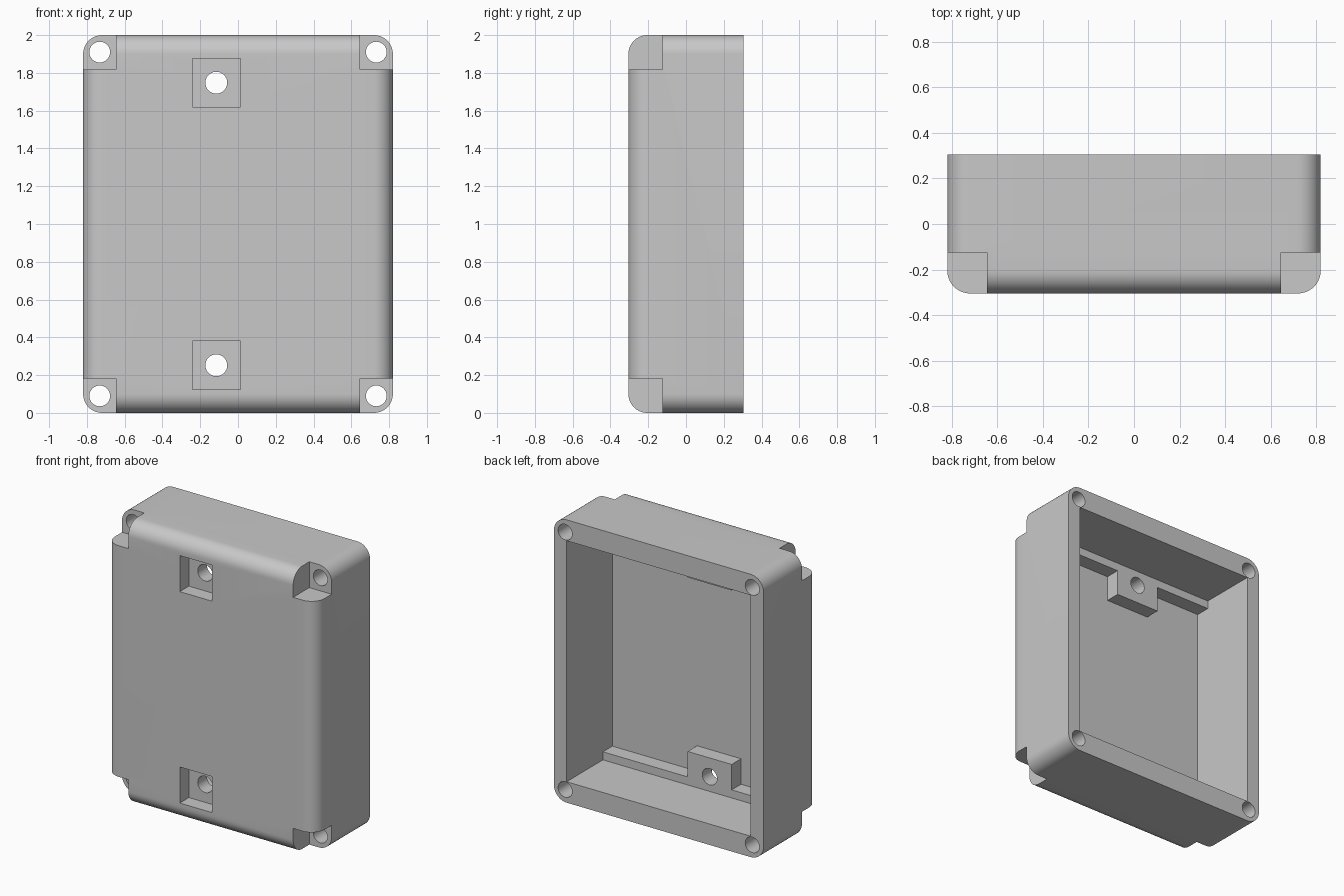
import bpy
import bmesh
import math
from mathutils import Matrix, Vector

cube = bpy.data.objects.get("Cube")
if cube:
    bpy.data.objects.remove(cube, do_unlink=True)

W, D, H = 0.82, 0.305, 2.0      # half width, half depth, full height
BOSS_X = -0.115                 # centre of the mounting pockets
MID = H / 2

grey = bpy.data.materials.new("plain_grey")
grey.use_nodes = True
grey.diffuse_color = (0.58, 0.58, 0.58, 1)
grey.node_tree.nodes["Principled BSDF"].inputs["Base Color"].default_value = grey.diffuse_color


def add_box(bm, x, y, z):
    """Box from (min, max) ranges."""
    lo, hi = Vector((x[0], y[0], z[0])), Vector((x[1], y[1], z[1]))
    size = hi - lo
    mat = Matrix.Translation((lo + hi) / 2) @ Matrix.Diagonal((*size, 1))
    bmesh.ops.create_cube(bm, size=1, matrix=mat)


def add_hole(bm, x, z, r):
    """Cylinder along y, long enough to pass right through."""
    mat = Matrix.Translation((x, 0, z)) @ Matrix.Rotation(math.pi / 2, 4, 'X')
    bmesh.ops.create_cone(bm, cap_ends=True, segments=32, radius1=r, radius2=r,
                          depth=1, matrix=mat)


def make_object(name, bm):
    bmesh.ops.recalc_face_normals(bm, faces=bm.faces)
    mesh = bpy.data.meshes.new(name)
    bm.to_mesh(mesh)
    bm.free()
    mesh.materials.append(grey)
    obj = bpy.data.objects.new(name, mesh)
    bpy.context.collection.objects.link(obj)
    return obj


def combine(target, bm, operation):
    """Apply a boolean with a temporary tool mesh."""
    tool = make_object("tool", bm)
    tool.hide_render = True
    mod = target.modifiers.new(operation.lower(), 'BOOLEAN')
    mod.operation = operation
    mod.solver = 'EXACT'
    mod.object = tool
    bpy.context.view_layer.objects.active = target
    bpy.ops.object.modifier_apply(modifier=mod.name)
    bpy.data.objects.remove(tool, do_unlink=True)


def mirrored(z0, z1):
    """The same height range at the bottom and at the top."""
    return [(z0, z1), (H - z1, H - z0)]


# Outer shell: every edge rounded except the open back rim
bm = bmesh.new()
add_box(bm, (-W, W), (-D, D), (0, H))
soft = [e for e in bm.edges if not all(v.co.y > 0 for v in e.verts)]
bmesh.ops.bevel(bm, geom=soft, offset=0.1, segments=10, profile=0.5, affect='EDGES')
shell = make_object("enclosure_shell", bm)

# Cavity open to the back
bm = bmesh.new()
add_box(bm, (-0.72, 0.72), (-0.205, 0.5), (0.148, H - 0.148))
combine(shell, bm, 'DIFFERENCE')

# Inner ledges along the bottom and top
bm = bmesh.new()
for z in mirrored(0.12, 0.205):
    add_box(bm, (-0.75, 0.75), (-0.25, -0.10), z)
combine(shell, bm, 'UNION')

# Inner bosses behind the mounting pockets
bm = bmesh.new()
for z in mirrored(0.13, 0.385):
    add_box(bm, (BOSS_X - 0.172, BOSS_X + 0.172), (-0.24, -0.10), z)
combine(shell, bm, 'UNION')

# Front corner notches and square mounting pockets
bm = bmesh.new()
for z in mirrored(-0.1, 0.183):
    for x in ((-1, -0.645), (0.645, 1)):
        add_box(bm, x, (-0.5, -0.125), z)
for z in mirrored(0.125, 0.38):
    add_box(bm, (BOSS_X - 0.127, BOSS_X + 0.127), (-0.5, -0.203), z)
combine(shell, bm, 'DIFFERENCE')

# Screw holes through corners and pockets
bm = bmesh.new()
for side in (-1, 1):
    for x in (-0.732, 0.732):
        add_hole(bm, x, MID + side * 0.91, 0.055)
    add_hole(bm, BOSS_X, MID + side * 0.748, 0.058)
combine(shell, bm, 'DIFFERENCE')

# Smooth the rounds, keep the corners crisp
bpy.ops.object.select_all(action='DESELECT')
shell.select_set(True)
bpy.context.view_layer.objects.active = shell
bpy.ops.object.shade_smooth_by_angle(angle=math.radians(30))
